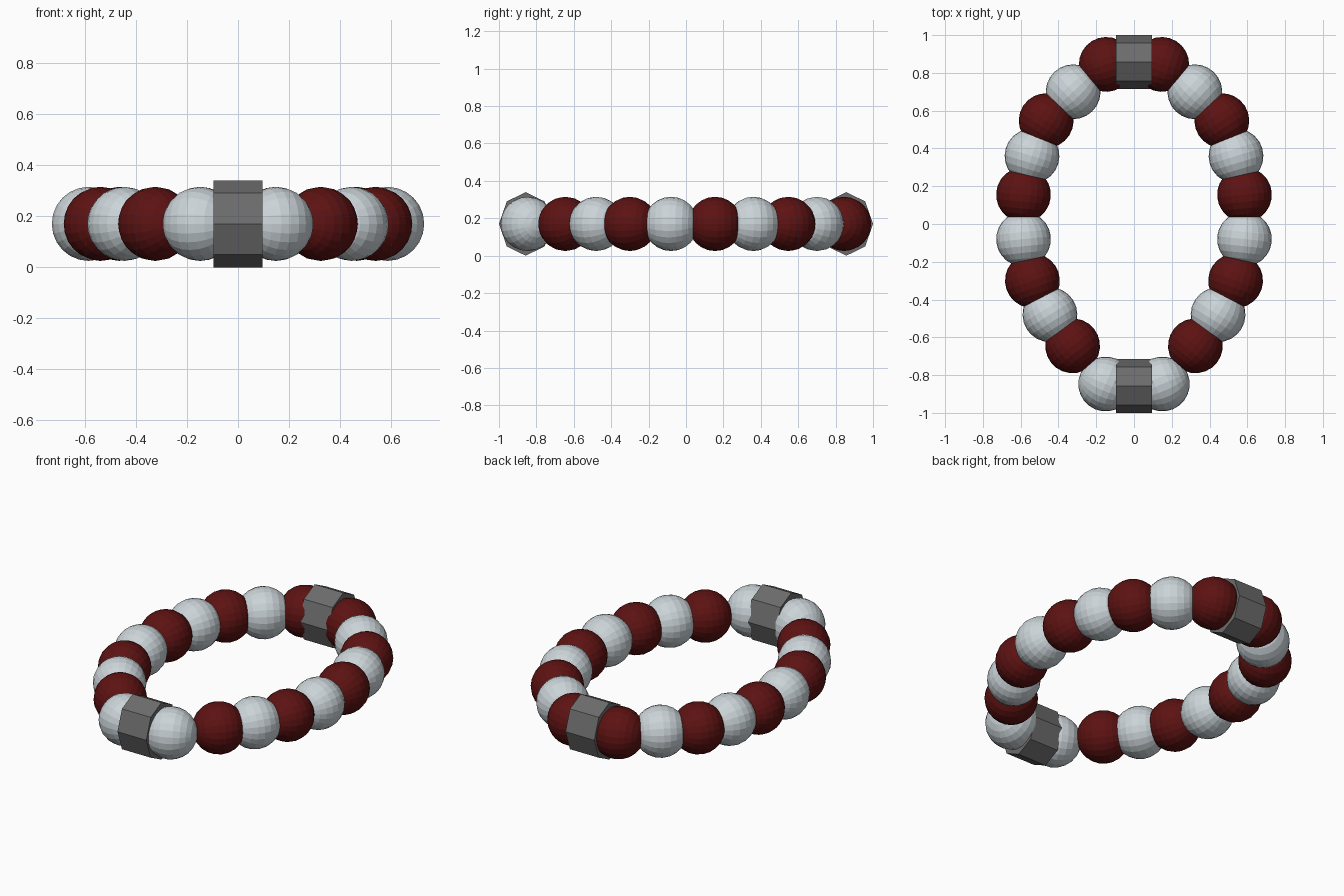
import bpy, math
from mathutils import Vector

cube = bpy.data.objects.get("Cube")
if cube:
    bpy.data.objects.remove(cube, do_unlink=True)


def material(name, rgb):
    m = bpy.data.materials.new(name)
    m.use_nodes = True
    m.diffuse_color = (*rgb, 1)
    m.node_tree.nodes["Principled BSDF"].inputs["Base Color"].default_value = (*rgb, 1)
    return m


white = material("pale_grey_white", (0.60, 0.66, 0.69))
red = material("dark_red", (0.11, 0.006, 0.006))
grey = material("mid_grey", (0.15, 0.15, 0.15))

RADIUS = 0.145
HEIGHT = 0.17

# Bead centres along the left half of the ring, front to back
path = [(0.15, -0.847), (0.325, -0.645), (0.445, -0.48), (0.538, -0.30),
        (0.585, -0.08), (0.585, 0.155), (0.54, 0.36), (0.465, 0.547),
        (0.322, 0.70), (0.147, 0.845)]


def bead(name, x, y, direction, mat):
    # The poles of each bead follow the string through it
    rot = Vector((direction[0], direction[1], 0)).to_track_quat('Z', 'Y').to_euler()
    bpy.ops.mesh.primitive_uv_sphere_add(segments=24, ring_count=12, radius=RADIUS,
                                         location=(x, y, HEIGHT), rotation=rot)
    ob = bpy.context.object
    ob.name = name
    ob.data.materials.append(mat)


# Alternating beads, mirrored to both sides
for i, (x, y) in enumerate(path):
    before = path[i - 1] if i > 0 else (-x, y)
    after = path[i + 1] if i < len(path) - 1 else (-x, y)
    dx, dy = after[0] - before[0], after[1] - before[1]
    mat = red if i % 2 else white
    for side, s in (("left", 1), ("right", -1)):
        bead(f"{side}_bead_{i + 1}", s * x, y, (s * dx, dy), mat)

# Faceted collars at the front and back
for name, y in (("front_collar", -0.857), ("back_collar", 0.857)):
    bpy.ops.mesh.primitive_cylinder_add(vertices=8, radius=HEIGHT, depth=0.19,
                                        location=(0, y, HEIGHT),
                                        rotation=(0, math.pi / 2, 0))
    collar = bpy.context.object
    collar.name = name
    collar.scale.y = 0.143 / HEIGHT
    collar.data.materials.append(grey)
